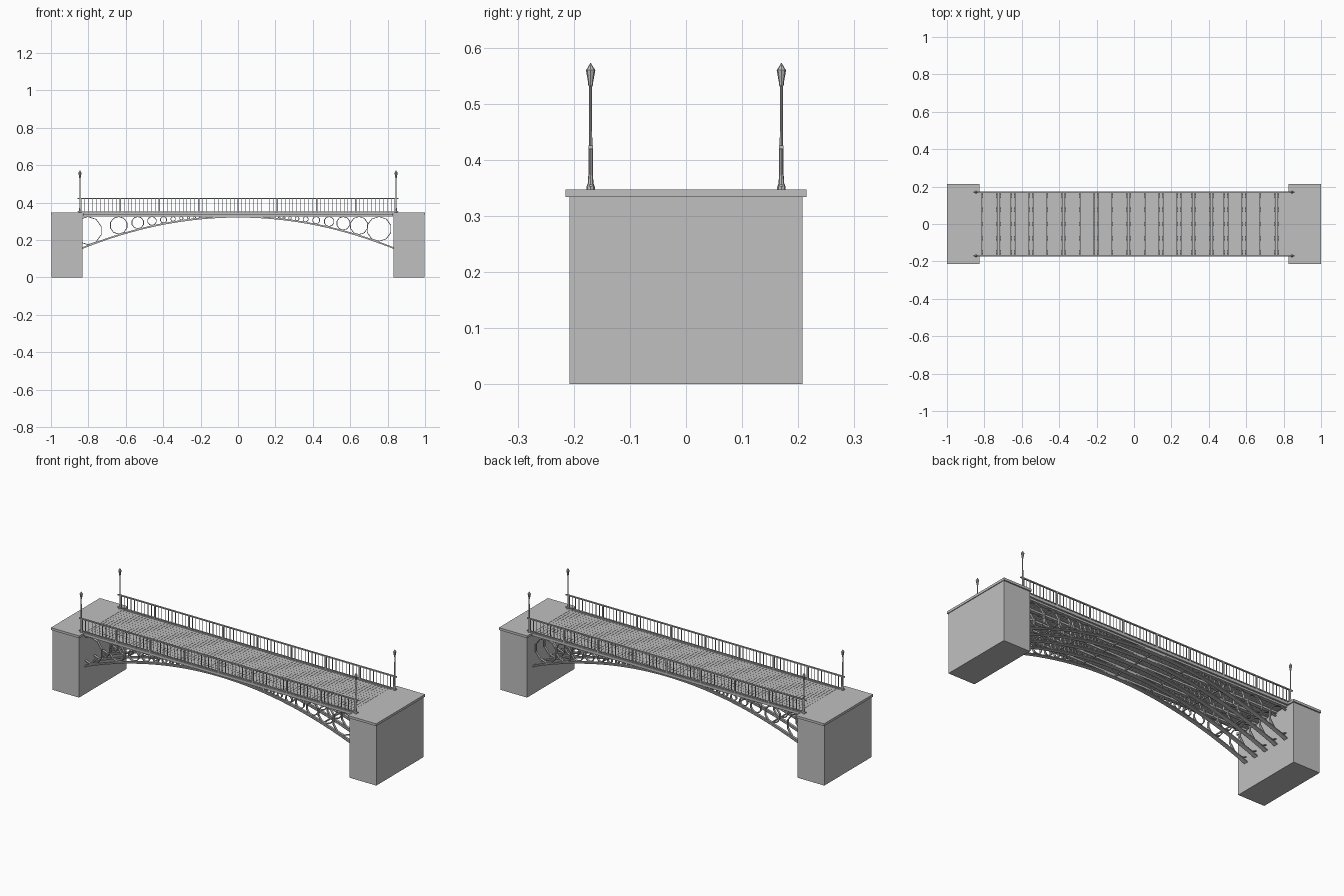
import bpy, bmesh, math
from mathutils import Matrix, Vector

old = bpy.data.objects.get("Cube")
if old:
    bpy.data.objects.remove(old)

grey = bpy.data.materials.new("stone grey")
grey.use_nodes = True
tone = (0.53, 0.53, 0.53, 1)
grey.diffuse_color = tone
grey.node_tree.nodes["Principled BSDF"].inputs["Base Color"].default_value = tone


def finish(bm, name):
    bmesh.ops.recalc_face_normals(bm, faces=bm.faces)
    mesh = bpy.data.meshes.new(name)
    bm.to_mesh(mesh)
    bm.free()
    mesh.materials.append(grey)
    ob = bpy.data.objects.new(name, mesh)
    bpy.context.collection.objects.link(ob)
    return ob


def box(bm, x0, x1, y0, y1, z0, z1):
    mid = Vector((x0 + x1, y0 + y1, z0 + z1)) / 2
    size = Matrix.Diagonal((x1 - x0, y1 - y0, z1 - z0, 1))
    bmesh.ops.create_cube(bm, size=1, matrix=Matrix.Translation(mid) @ size)


def strip(bm, sections, closed=False):
    """Join a run of four-cornered sections into a bar."""
    rows = [[bm.verts.new(p) for p in s] for s in sections]
    pairs = list(zip(rows, rows[1:]))
    if closed:
        pairs.append((rows[-1], rows[0]))
    else:
        bm.faces.new(rows[0])
        bm.faces.new(rows[-1])
    for a, b in pairs:
        for i in range(4):
            j = (i + 1) % 4
            bm.faces.new((a[i], a[j], b[j], b[i]))


SPAN = 0.83
SIDE = 0.17
RIBS = [-0.15, -0.075, 0, 0.075, 0.15]


def arch(x):
    return 0.325 - 0.167 * (x / SPAN) ** 2


# Abutments with a thin overhanging cap
for side, name in ((-1, "right_abutment"), (1, "left_abutment")):
    bm = bmesh.new()
    x0, x1 = sorted((side * 0.832, side * 0.996))
    box(bm, x0, x1, -0.208, 0.208, 0, 0.335)
    x0, x1 = sorted((side * 0.826, side))
    box(bm, x0, x1, -0.215, 0.215, 0.334, 0.347)
    finish(bm, name)

# Deck planks, laid across the bridge
bm = bmesh.new()
count = 86
pitch = 2 * SPAN / count
for i in range(count):
    x = -SPAN + i * pitch
    box(bm, x, x + pitch - 0.001, -SIDE, SIDE, 0.336, 0.346)
finish(bm, "deck_planks")

# Stringers above the ribs and edge beams beside the planks
bm = bmesh.new()
for y in RIBS:
    box(bm, -SPAN, SPAN, y - 0.01, y + 0.01, 0.326, 0.337)
for s in (-1, 1):
    box(bm, -SPAN, SPAN, s * SIDE - 0.004, s * SIDE + 0.004, 0.333, 0.348)
finish(bm, "deck_stringers")

# Curved ribs: a broad flange with a narrow web on top
bm = bmesh.new()
steps = 32
for y in RIBS:
    for half, low, high in ((0.012, -0.005, 0.0), (0.004, 0.0, 0.004)):
        sections = []
        for i in range(steps + 1):
            x = -SPAN - 0.005 + (2 * SPAN + 0.01) * i / steps
            z = arch(x)
            sections.append([(x, y - half, z + low), (x, y + half, z + low),
                             (x, y + half, z + high), (x, y - half, z + high)])
        strip(bm, sections)
finish(bm, "arch_ribs")

# Ties between the ribs
bm = bmesh.new()
for i in range(-3, 4):
    x = i * 0.21
    z = arch(x)
    box(bm, x - 0.003, x + 0.003, RIBS[0], RIBS[-1], z - 0.003, z + 0.003)
finish(bm, "rib_ties")

# Rings shrinking towards the crown, between rib and stringer
bm = bmesh.new()
centres = [-0.803, -0.638, -0.536, -0.46, -0.398, -0.347, -0.303, -0.265, -0.232, -0.205,
           0.754, 0.647, 0.563, 0.487, 0.418, 0.362, 0.316, 0.278, 0.246, 0.22]
for x in centres:
    inner = abs(x) - 0.012
    r = (0.327 - arch(inner)) / 2
    z = 0.327 - r
    for y in RIBS:
        sections = []
        for i in range(10):
            a = math.tau * (i + 0.5) / 10
            c, s = math.cos(a), math.sin(a)
            ri = r - 0.004
            sections.append([(x + r * c, y - 0.006, z + r * s), (x + r * c, y + 0.006, z + r * s),
                             (x + ri * c, y + 0.006, z + ri * s), (x + ri * c, y - 0.006, z + ri * s)])
        strip(bm, sections, closed=True)
finish(bm, "spandrel_rings")

# Railings: two rails, main posts and fine balusters
for s, name in ((-1, "front_railing"), (1, "back_railing")):
    bm = bmesh.new()
    y = s * SIDE
    for z0, z1, w in ((0.352, 0.356, 0.003), (0.419, 0.425, 0.004)):
        box(bm, -0.857, 0.857, y - w, y + w, z0, z1)
    for i in range(81):
        x = -0.84 + i * 0.021
        w = 0.004 if i % 10 == 0 else 0.0013
        box(bm, x - w, x + w, y - w, y + w, 0.345, 0.422)
    finish(bm, name)

# Lamp posts: turned profile of radius and height
profile = [(0.0075, 0.346), (0.0075, 0.352), (0.005, 0.358), (0.0045, 0.37), (0.003, 0.374),
           (0.003, 0.418), (0.0042, 0.42), (0.003, 0.423), (0.0025, 0.53), (0.0045, 0.534),
           (0.0045, 0.538), (0.0085, 0.56), (0.006, 0.563), (0.0008, 0.572)]
for sx, xname in ((-1, "right"), (1, "left")):
    for sy, yname in ((-1, "front"), (1, "back")):
        bm = bmesh.new()
        rows = []
        for r, z in profile:
            rows.append([bm.verts.new((sx * 0.845 + r * math.cos(math.tau * k / 8),
                                       sy * SIDE + r * math.sin(math.tau * k / 8), z))
                         for k in range(8)])
        for a, b in zip(rows, rows[1:]):
            for k in range(8):
                n = (k + 1) % 8
                bm.faces.new((a[k], a[n], b[n], b[k]))
        bm.faces.new(rows[0])
        bm.faces.new(rows[-1])
        finish(bm, f"{yname}_{xname}_lamp")
